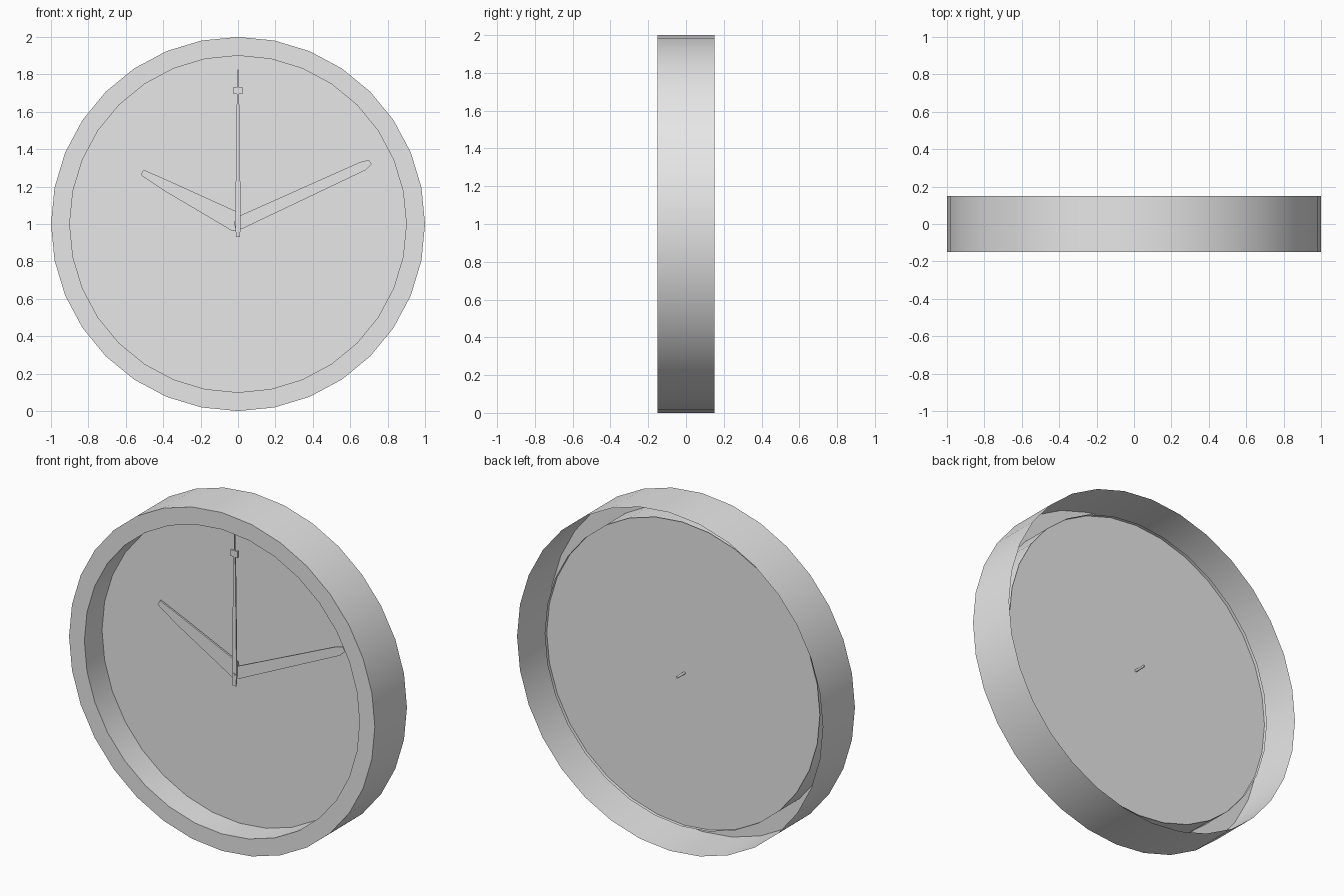
import bpy, bmesh
from math import sin, cos, tau, pi
from mathutils import Matrix

cube = bpy.data.objects.get("Cube")
if cube:
    bpy.data.objects.remove(cube, do_unlink=True)

SIDES = 32
CENTRE_Z = 1.0

grey = bpy.data.materials.new("light_grey")
grey.use_nodes = True
grey.diffuse_color = (0.8, 0.8, 0.8, 1)
grey.node_tree.nodes["Principled BSDF"].inputs["Base Color"].default_value = (0.8, 0.8, 0.8, 1)


def finish(bm, name, smooth=False):
    """Turn the bmesh into a named object, moved to the clock centre."""
    mesh = bpy.data.meshes.new(name)
    bm.to_mesh(mesh)
    bm.free()
    mesh.materials.append(grey)
    obj = bpy.data.objects.new(name, mesh)
    obj.location.z = CENTRE_Z
    bpy.context.collection.objects.link(obj)
    if smooth:
        bpy.ops.object.select_all(action='DESELECT')
        obj.select_set(True)
        bpy.context.view_layer.objects.active = obj
        bpy.ops.object.shade_smooth_by_angle()
    return obj


def lathe(name, profile):
    """Sweep (radius, y) points around the y axis as an open shell."""
    bm = bmesh.new()
    rings = []
    for r, y in profile:
        rings.append([bm.verts.new((r * sin(tau * i / SIDES), y, r * cos(tau * i / SIDES)))
                      for i in range(SIDES)])
    for a, b in zip(rings, rings[1:]):
        for i in range(SIDES):
            j = (i + 1) % SIDES
            bm.faces.new((a[i], b[i], b[j], a[j]))
    return finish(bm, name, True)


def plate(name, outline, front, thickness):
    """Solid flat part from an (x, z) outline around the clock centre."""
    bm = bmesh.new()
    face = bm.faces.new([bm.verts.new((x, front, z)) for x, z in outline])
    ext = bmesh.ops.extrude_face_region(bm, geom=[face])
    moved = [g for g in ext["geom"] if isinstance(g, bmesh.types.BMVert)]
    bmesh.ops.translate(bm, verts=moved, vec=(0, thickness, 0))
    bmesh.ops.recalc_face_normals(bm, faces=bm.faces)
    return finish(bm, name)


def mirrored(half):
    """Complete a symmetric outline from its right half."""
    return half + [(-x, z) for x, z in reversed(half)]


# Case: outer wall, front rim and inner wall, open at the back
lathe("case", [(1.0, 0.15), (1.0, -0.15), (0.9, -0.15), (0.9, 0.035)])

# Dial
bm = bmesh.new()
bmesh.ops.create_circle(bm, cap_ends=True, segments=SIDES, radius=0.9,
                        matrix=Matrix.Translation((0, 0.015, 0)) @ Matrix.Rotation(pi / 2, 4, 'X'))
finish(bm, "dial")

# Hands
plate("hour_hand", [(-0.52, 0.265), (-0.505, 0.29), (-0.39, 0.24), (0, 0.063),
                    (0.012, 0), (0, -0.03), (-0.03, -0.038), (-0.39, 0.175), (-0.51, 0.255)],
      -0.008, 0.01)
plate("minute_hand", [(0, 0.04), (0.65, 0.33), (0.70, 0.343), (0.715, 0.32),
                      (0.68, 0.287), (0.02, -0.027), (-0.015, -0.02), (-0.022, 0.01)],
      -0.022, 0.01)
plate("second_hand", mirrored([(0.01, -0.07), (0.015, 0), (0.006, 0.69), (0.003, 0.74), (0.003, 0.825)]),
      -0.035, 0.008)
plate("second_hand_block", mirrored([(0.024, 0.695), (0.024, 0.732)]), -0.038, 0.014)

# Axle through the dial
bm = bmesh.new()
bmesh.ops.create_cone(bm, cap_ends=True, segments=16, radius1=0.007, radius2=0.007, depth=0.125,
                      matrix=Matrix.Translation((0, 0.0225, 0)) @ Matrix.Rotation(pi / 2, 4, 'X'))
finish(bm, "axle", True)
